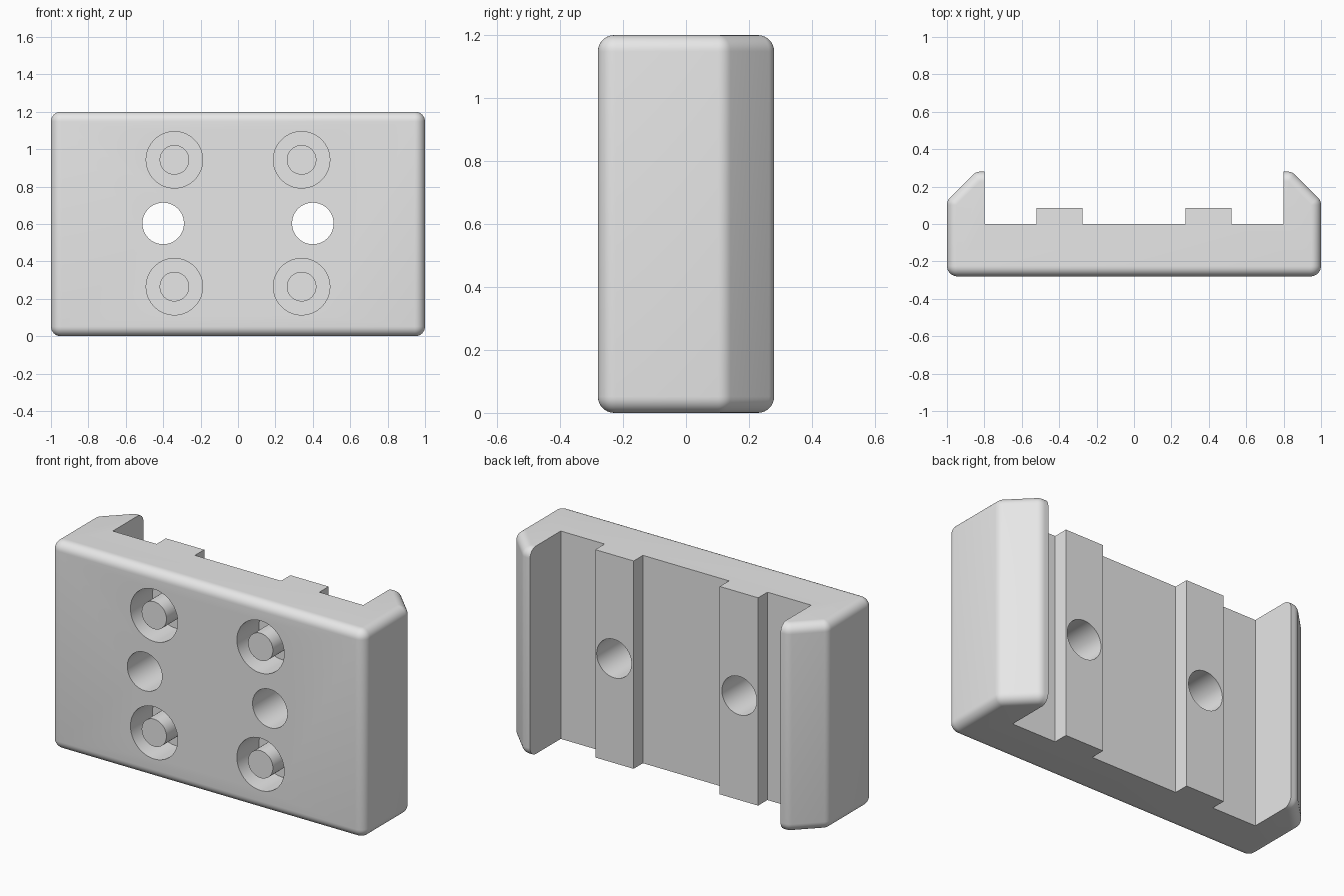
import bpy, bmesh, math
from mathutils import Vector, Matrix

if "Cube" in bpy.data.objects:
    bpy.data.objects.remove(bpy.data.objects["Cube"])

H = 1.2          # height
R = 0.056        # outer rounding
FRONT = -0.28

grey = bpy.data.materials.new("light_grey")
grey.diffuse_color = (0.8, 0.8, 0.8, 1)
grey.use_nodes = True
grey.node_tree.nodes["Principled BSDF"].inputs["Base Color"].default_value = grey.diffuse_color


def make_object(name, bm):
    bmesh.ops.recalc_face_normals(bm, faces=bm.faces[:])
    mesh = bpy.data.meshes.new(name)
    bm.to_mesh(mesh)
    bm.free()
    mesh.materials.append(grey)
    ob = bpy.data.objects.new(name, mesh)
    bpy.context.collection.objects.link(ob)
    return ob


def activate(ob):
    bpy.ops.object.select_all(action='DESELECT')
    ob.select_set(True)
    bpy.context.view_layer.objects.active = ob


def cylinder(name, x, z, radius, y0, y1):
    bm = bmesh.new()
    place = Matrix.Translation((x, (y0 + y1) / 2, z)) @ Matrix.Rotation(math.pi / 2, 4, 'X')
    bmesh.ops.create_cone(bm, cap_ends=True, segments=64, radius1=radius,
                          radius2=radius, depth=y1 - y0, matrix=place)
    return make_object(name, bm)


def rounded(prev, corner, nxt, radius, steps):
    """Arc points that replace a convex profile corner."""
    p = Vector(corner)
    a, b = (Vector(prev) - p).normalized(), (Vector(nxt) - p).normalized()
    half = a.angle(b) / 2
    centre = p + (a + b).normalized() * radius / math.sin(half)
    start = p + a * radius / math.tan(half) - centre
    end = p + b * radius / math.tan(half) - centre
    turn = start.angle_signed(end)
    pts = []
    for i in range(steps + 1):
        t = -turn * i / steps
        c, s = math.cos(t), math.sin(t)
        pts.append((centre.x + start.x * c - start.y * s,
                    centre.y + start.x * s + start.y * c))
    return pts


# Body: half profile from the lip down to the middle of the front, then mirrored
lip, bend_top, bend_side = (0.8, 0.28), (0.845, 0.28), (1.0, 0.125)
front_corner, mid = (1.0, FRONT), (0.0, FRONT)
half = [lip]
half += rounded(lip, bend_top, bend_side, R, 5)
half += rounded(bend_top, bend_side, front_corner, R, 5)
half += rounded(bend_side, front_corner, mid, R, 8)
outer = half + [(-x, y) for x, y in reversed(half)]
# Back channel with two raised pads
step = [(0.8, 0.0), (0.52, 0.0), (0.52, 0.085), (0.275, 0.085), (0.275, 0.0)]
inner = [(-x, y) for x, y in step] + list(reversed(step))
profile = outer + inner

bm = bmesh.new()
low = [bm.verts.new((x, y, 0)) for x, y in profile]
high = [bm.verts.new((x, y, H)) for x, y in profile]
n = len(profile)
bm.faces.new(low)
bm.faces.new(high)
for i in range(n):
    j = (i + 1) % n
    bm.faces.new((low[i], low[j], high[j], high[i]))
bmesh.ops.recalc_face_normals(bm, faces=bm.faces[:])
# Round the outer rims at both ends
rim = [bm.edges.get((ring[i], ring[i + 1]))
       for ring in (low, high) for i in range(len(outer) - 1)]
bmesh.ops.bevel(bm, geom=rim, offset=0.052, offset_type='OFFSET', segments=8,
                profile=0.5, affect='EDGES', clamp_overlap=False)
body = make_object("bracket_body", bm)

# Through holes and round recesses
FLOOR = -0.08
cutters = []
for side in (-1, 1):
    cutters.append(cylinder("hole_cutter", side * 0.4, 0.603, 0.111, -0.5, 0.5))
    for z in (0.265, 0.943):
        cutters.append(cylinder("recess_cutter", side * 0.34, z, 0.151, -0.5, FLOOR))
activate(body)
for cutter in cutters:
    mod = body.modifiers.new("cut", 'BOOLEAN')
    mod.operation = 'DIFFERENCE'
    mod.solver = 'EXACT'
    mod.object = cutter
    bpy.ops.object.modifier_apply(modifier=mod.name)
for cutter in cutters:
    bpy.data.objects.remove(cutter)
bpy.ops.object.shade_smooth_by_angle(angle=math.radians(30))

# Centre posts standing in the recesses, flush with the front
for side in (-1, 1):
    for z in (0.265, 0.943):
        post = cylinder("recess_post", side * 0.34, z, 0.079, FRONT, FLOOR + 0.01)
        activate(post)
        bpy.ops.object.shade_smooth_by_angle(angle=math.radians(30))
